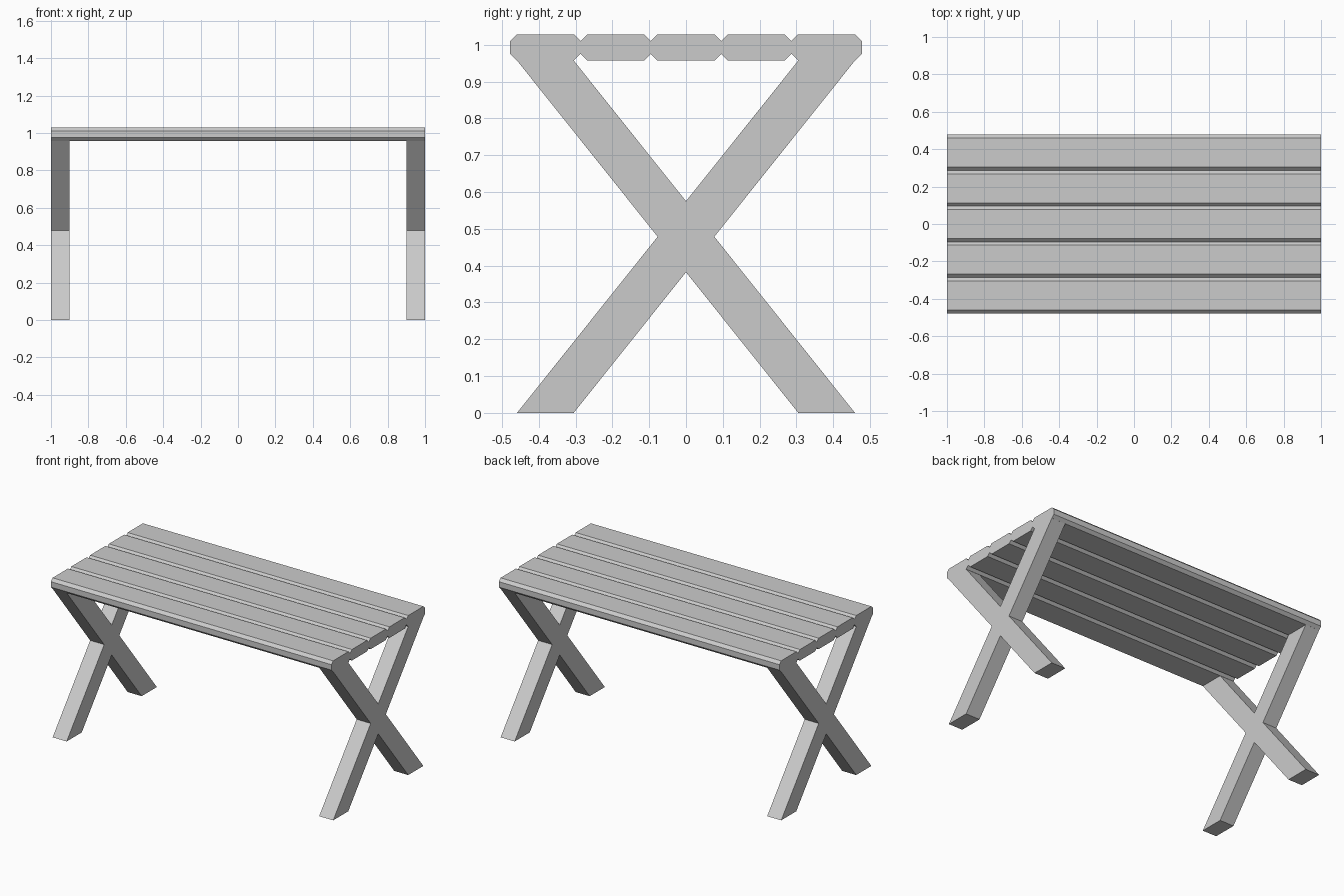
import bpy, bmesh

if "Cube" in bpy.data.objects:
    bpy.data.objects.remove(bpy.data.objects["Cube"])

def extrude_profile(name, profile, x0, x1):
    """Extrude a closed (y, z) profile along x."""
    bm = bmesh.new()
    face = bm.faces.new([bm.verts.new((x0, y, z)) for y, z in profile])
    ext = bmesh.ops.extrude_face_region(bm, geom=[face])
    verts = [v for v in ext["geom"] if isinstance(v, bmesh.types.BMVert)]
    bmesh.ops.translate(bm, verts=verts, vec=(x1 - x0, 0, 0))
    bmesh.ops.recalc_face_normals(bm, faces=bm.faces)
    mesh = bpy.data.meshes.new(name)
    bm.to_mesh(mesh)
    bm.free()
    obj = bpy.data.objects.new(name, mesh)
    bpy.context.collection.objects.link(obj)
    return obj

# Table top: five chamfered planks side by side
PLANKS, WIDTH, CHAMFER = 5, 0.191, 0.018
BOTTOM, TOP = 0.957, 1.028
for i in range(PLANKS):
    c = (i - (PLANKS - 1) / 2) * WIDTH
    a, b = c - WIDTH / 2, c + WIDTH / 2
    extrude_profile(f"top_plank_{i + 1}", [
        (a + CHAMFER, BOTTOM), (b - CHAMFER, BOTTOM),
        (b, BOTTOM + CHAMFER), (b, TOP - CHAMFER),
        (b - CHAMFER, TOP), (a + CHAMFER, TOP),
        (a, TOP - CHAMFER), (a, BOTTOM + CHAMFER)], -1, 1)

# Crossed legs: one X outline at each end
OUT, IN = 0.459, 0.305
MID = BOTTOM / 2
HALF_W = (OUT - IN) / 2
rise = HALF_W * BOTTOM / (OUT + IN)
cross = [(-OUT, 0), (-IN, 0), (0, MID - rise), (IN, 0), (OUT, 0), (HALF_W, MID),
         (OUT, BOTTOM), (IN, BOTTOM), (0, MID + rise), (-IN, BOTTOM), (-OUT, BOTTOM),
         (-HALF_W, MID)]
for side, x0 in (("left", -1.0), ("right", 0.9)):
    extrude_profile(f"{side}_crossed_legs", cross, x0, x0 + 0.1)
